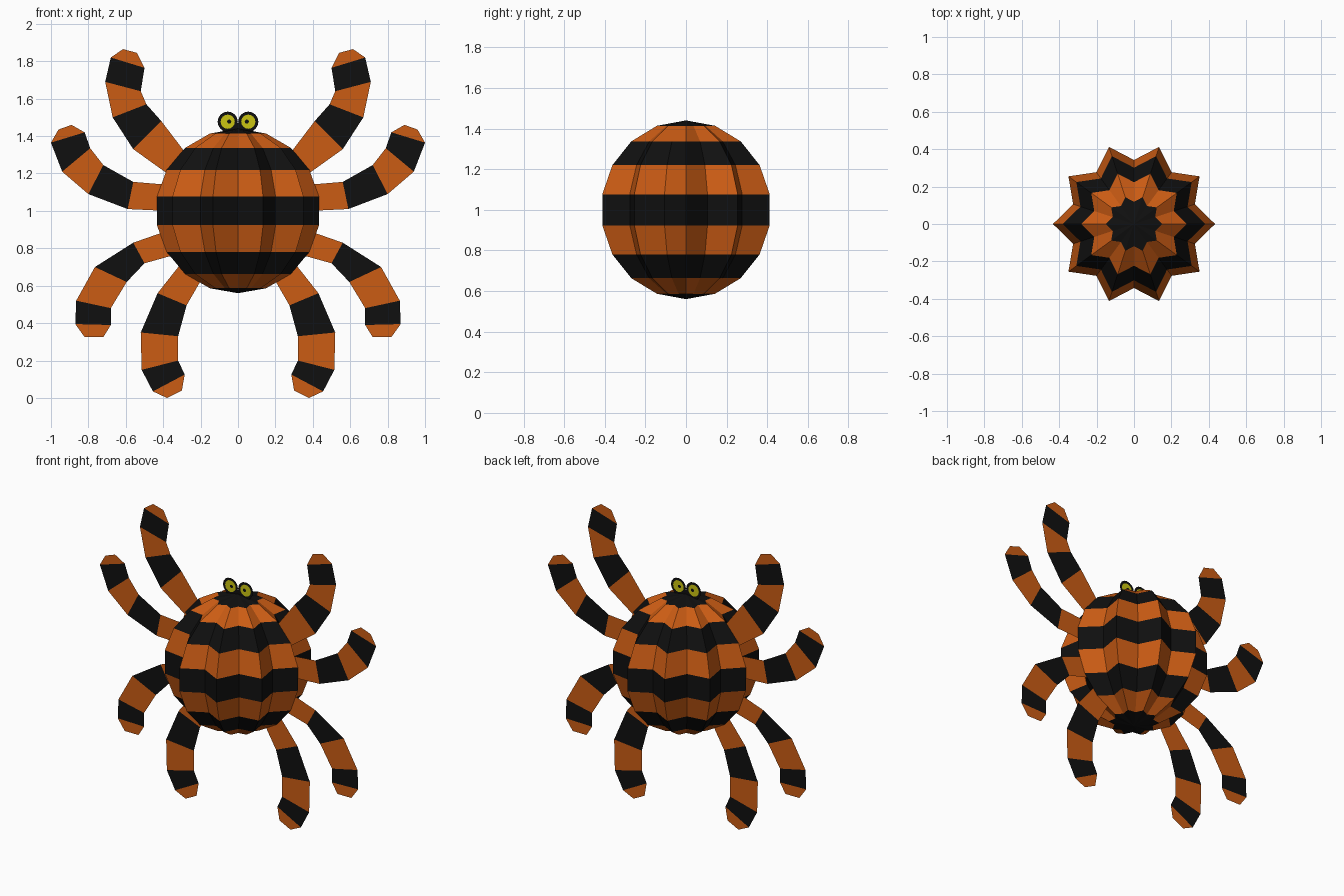
import bpy, math

if "Cube" in bpy.data.objects:
    bpy.data.objects.remove(bpy.data.objects["Cube"])


def material(name, rgb):
    m = bpy.data.materials.new(name)
    m.diffuse_color = (*rgb, 1)
    m.use_nodes = True
    m.node_tree.nodes["Principled BSDF"].inputs["Base Color"].default_value = m.diffuse_color
    return m


ORANGE = material("orange", (0.60, 0.107, 0.007))
BLACK = material("black", (0.005, 0.005, 0.005))
YELLOW = material("yellow", (0.60, 0.56, 0.006))
MATS = [ORANGE, BLACK, YELLOW]


def build(name, verts, faces, colours):
    me = bpy.data.meshes.new(name)
    me.from_pydata(verts, [], faces)
    for m in MATS:
        me.materials.append(m)
    for p, c in zip(me.polygons, colours):
        p.material_index = c
    ob = bpy.data.objects.new(name, me)
    bpy.context.collection.objects.link(ob)
    return ob


# Body: folded lantern with a ten-pointed star section, striped by latitude
R, CZ, POINTS, VALLEY = 0.44, 1.0, 10, 0.79
N = POINTS * 2
lats = [-70, -50, -30, -10, 10, 30, 50, 70]
verts, faces, cols = [], [], []
for lat in lats:
    a = math.radians(lat)
    for i in range(N):
        t = math.tau * i / N
        r = R * math.cos(a) * (VALLEY if i % 2 else 1)
        verts.append((r * math.cos(t), r * math.sin(t), CZ + R * math.sin(a)))
verts += [(0, 0, CZ - R), (0, 0, CZ + R)]
bottom, top = len(verts) - 2, len(verts) - 1
last = (len(lats) - 1) * N
for i in range(N):
    j = (i + 1) % N
    faces.append((bottom, j, i))
    cols.append(1)
    faces.append((top, last + i, last + j))
    cols.append(1)
    for k in range(len(lats) - 1):
        faces.append((k * N + i, k * N + j, (k + 1) * N + j, (k + 1) * N + i))
        cols.append(k % 2)
build("body", verts, faces, cols)

# Legs: flat paper strips in the y = 0 plane; (outer x, z, inner x, z) per stripe edge
LEGS = {
    "upper_leg": [(.35, 1.18, .25, 1.27), (.56, 1.33, .41, 1.48), (.67, 1.50, .49, 1.57),
                  (.71, 1.69, .52, 1.64), (.68, 1.82, .50, 1.765), (.615, 1.865, .54, 1.845)],
    "upper_side_leg": [(.38, 1.00, .38, 1.14), (.59, 1.01, .56, 1.155), (.80, 1.09, .72, 1.245),
                       (.94, 1.21, .79, 1.335), (1.0, 1.365, .82, 1.42), (.96, 1.435, .89, 1.46)],
    "lower_side_leg": [(.36, .90, .32, .77), (.56, .83, .50, .72), (.765, .70, .595, .62),
                       (.865, .52, .68, .48), (.87, .395, .68, .39), (.82, .325, .72, .325)],
    "lower_leg": [(.28, .75, .18, .66), (.43, .56, .275, .495), (.52, .35, .32, .33),
                  (.515, .15, .32, .20), (.455, .035, .285, .125), (.38, 0, .30, .04)],
}
for name, rows in LEGS.items():
    for side, s in (("right", 1), ("left", -1)):
        v = []
        for ox, oz, ix, iz in rows:
            v += [(s * ox, 0, oz), (s * ix, 0, iz)]
        f = [(2 * k, 2 * k + 1, 2 * k + 3, 2 * k + 2)[::s] for k in range(len(rows) - 1)]
        build(f"{name}_{side}", v, f, [k % 2 for k in range(len(f))])

# Eyes: flat discs with black rim, yellow iris and black pupil
S = 16
for side, s in (("right", 1), ("left", -1)):
    v, f, c = [], [], []
    rings = [(.054, .055), (.038, .055), (.011, .047)]  # radius, centre x
    for r, cx in rings:
        for i in range(S):
            t = math.tau * i / S
            v.append((s * cx + r * math.cos(t), 0, 1.477 + r * math.sin(t)))
    for k in range(2):
        for i in range(S):
            j = (i + 1) % S
            f.append((k * S + i, k * S + j, (k + 1) * S + j, (k + 1) * S + i))
            c.append(1 + k)
    f.append(tuple(range(2 * S, 3 * S)))
    c.append(1)
    build(f"eye_{side}", v, f, c)

# Eye base: small black strip joining the eyes to the body
build("eye_base", [(-.09, 0, 1.415), (.09, 0, 1.415), (.08, 0, 1.432), (.03, 0, 1.43),
                   (0, 0, 1.472), (-.03, 0, 1.43), (-.08, 0, 1.432)],
      [(0, 1, 2, 3, 5, 6), (3, 4, 5)], [1, 1])
